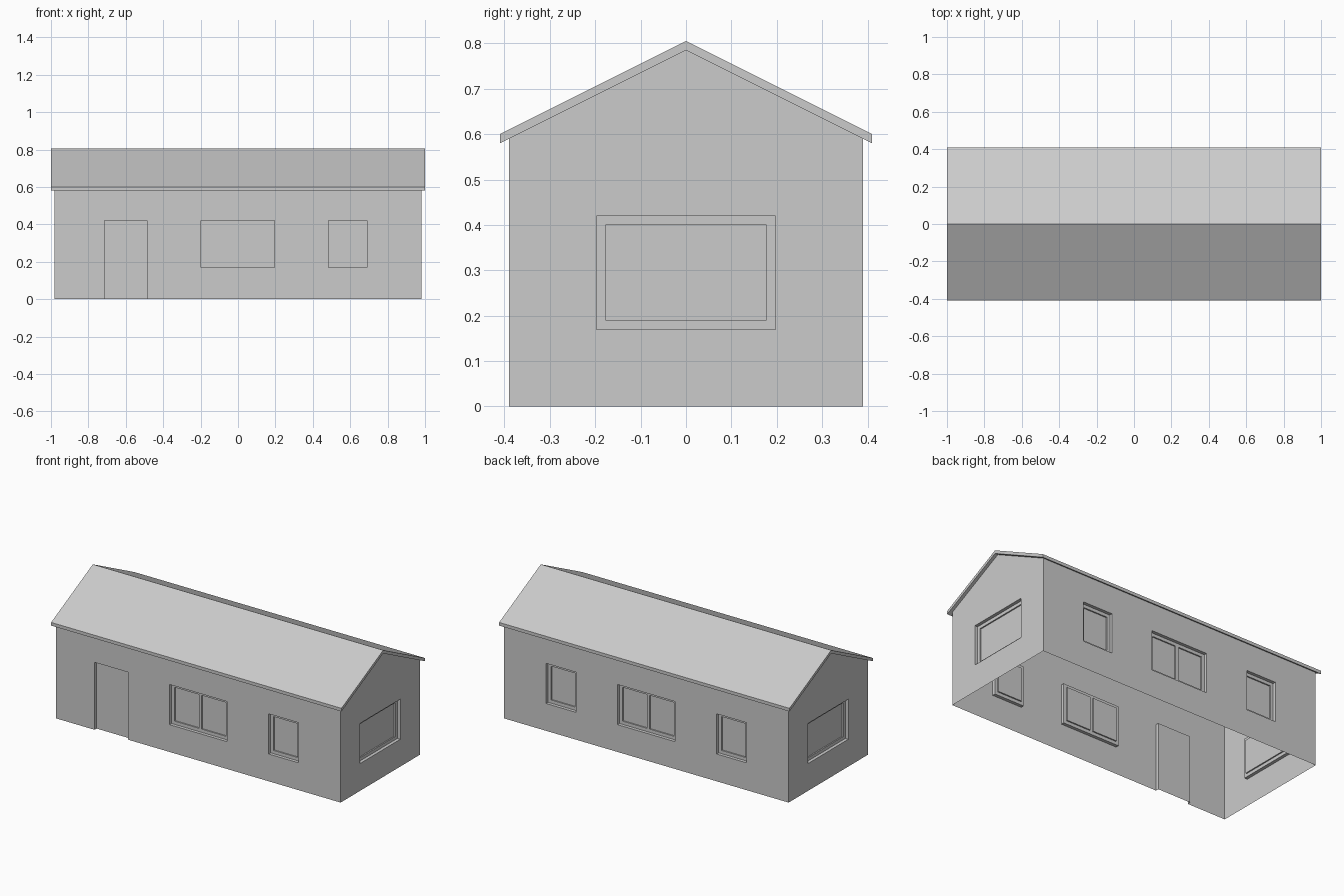
import bpy, bmesh
from mathutils import Matrix, Vector
from math import pi

if "Cube" in bpy.data.objects:
    bpy.data.objects.remove(bpy.data.objects["Cube"])

HX, HY = 0.98, 0.39          # half length and half width of the walls
Z0, Z1 = 0.17, 0.42          # window sill and head
FRAME = 0.02                 # window frame width


def new_object(name, bm):
    bmesh.ops.recalc_face_normals(bm, faces=bm.faces)
    me = bpy.data.meshes.new(name)
    bm.to_mesh(me)
    bm.free()
    ob = bpy.data.objects.new(name, me)
    bpy.context.collection.objects.link(ob)
    return ob


def extrude_profile(name, pts, half):
    """Extrude a (y, z) profile along x from -half to +half."""
    bm = bmesh.new()
    f = bm.faces.new([bm.verts.new((-half, y, z)) for y, z in pts])
    r = bmesh.ops.extrude_face_region(bm, geom=[f])
    vs = [v for v in r["geom"] if isinstance(v, bmesh.types.BMVert)]
    bmesh.ops.translate(bm, verts=vs, vec=(2 * half, 0, 0))
    return new_object(name, bm)


def add_box(bm, turn, dist, u0, u1, z0, z1, depth):
    """Box cutting `depth` into the wall that is `dist` away, turned about z."""
    y0, y1 = -dist - 0.05, -dist + depth
    size = Matrix.Diagonal((u1 - u0, y1 - y0, z1 - z0, 1))
    mid = Matrix.Translation(((u0 + u1) / 2, (y0 + y1) / 2, (z0 + z1) / 2))
    bmesh.ops.create_cube(bm, size=1, matrix=Matrix.Rotation(turn, 4, 'Z') @ mid @ size)


openings, panes = bmesh.new(), bmesh.new()


def window(turn, dist, u0, u1, count=1):
    add_box(openings, turn, dist, u0, u1, Z0, Z1, 0.02)
    w = (u1 - u0 - FRAME * (count + 1)) / count
    for i in range(count):
        a = u0 + FRAME + i * (w + FRAME)
        add_box(panes, turn, dist, a, a + w, Z0 + FRAME, Z1 - FRAME, 0.028)


# front and back windows
for turn in (0, pi):
    window(turn, HY, -0.198, 0.196, 2)
    window(turn, HY, 0.484, 0.69)
window(pi, HY, -0.69, -0.484)
# gable end windows
for turn in (pi / 2, -pi / 2):
    window(turn, HX, -0.197, 0.197)
# front door
add_box(openings, 0, HY, -0.715, -0.486, -0.05, Z1, 0.02)

# walls: solid gabled block with recesses cut into it
walls = extrude_profile("walls", [(-HY, 0), (HY, 0), (HY, 0.59), (0, 0.785), (-HY, 0.59)], HX)
cutters = [new_object("opening_cutter", openings), new_object("pane_cutter", panes)]
for c in cutters:
    c.hide_render = True
    m = walls.modifiers.new(c.name, 'BOOLEAN')
    m.operation, m.solver, m.object = 'DIFFERENCE', 'EXACT', c
bpy.context.view_layer.update()
cut = bpy.data.meshes.new_from_object(walls.evaluated_get(bpy.context.evaluated_depsgraph_get()))
walls.modifiers.clear()
walls.data = cut
for c in cutters:
    bpy.data.objects.remove(c)

# open the walls at the ground and under the roof
bm = bmesh.new()
bm.from_mesh(cut)
bm.normal_update()
extra = [f for f in bm.faces if abs(f.normal.z) > 0.5
         and (f.calc_center_median().z < 0.01 or f.calc_center_median().z > 0.5)]
bmesh.ops.delete(bm, geom=extra, context='FACES')
bm.to_mesh(cut)
bm.free()

# pitched roof slab
extrude_profile("roof", [(-0.41, 0.58), (0, 0.785), (0.41, 0.58),
                         (0.41, 0.60), (0, 0.805), (-0.41, 0.60)], 1.0)
